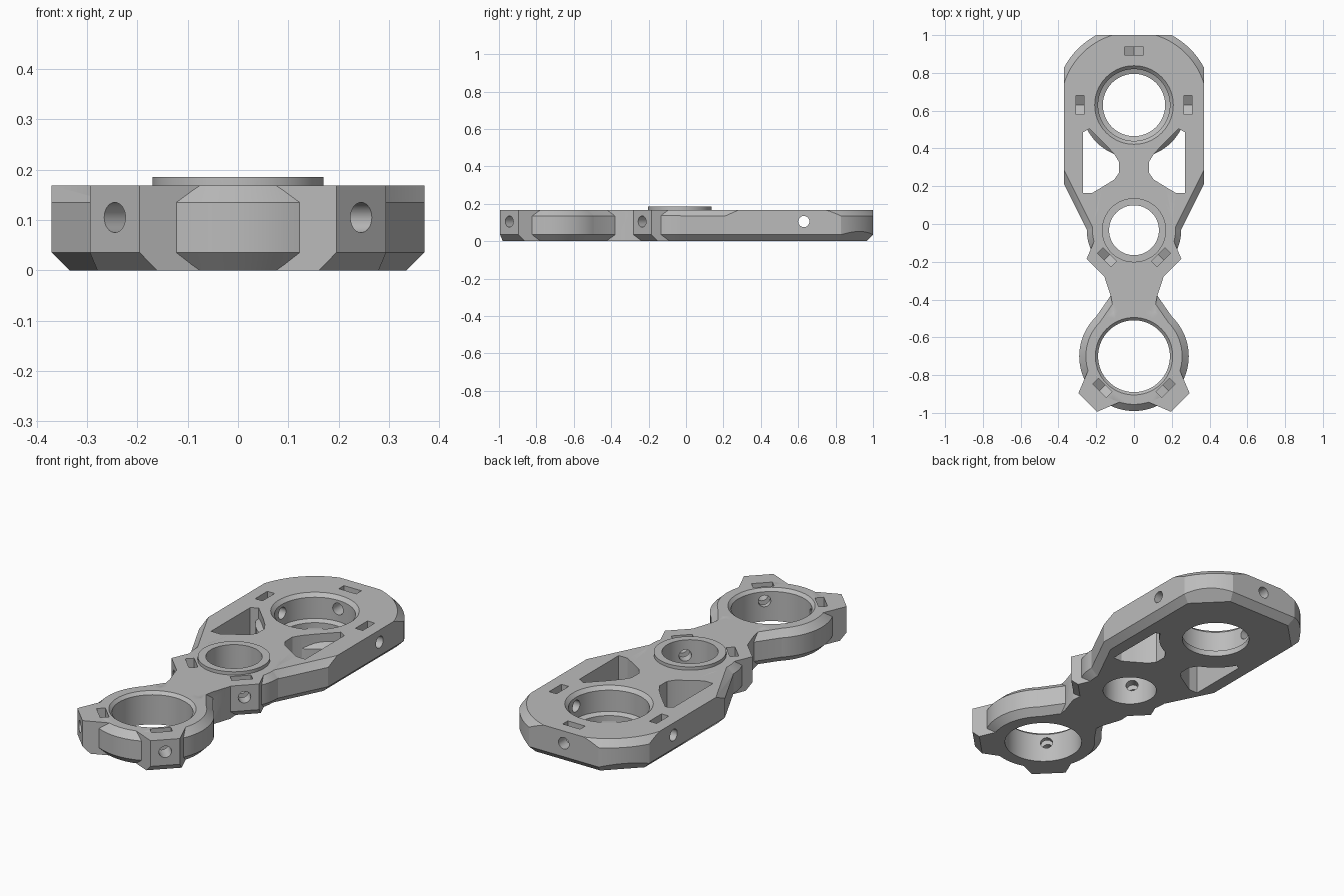
import bpy, bmesh, math
from mathutils import Vector, Matrix

if "Cube" in bpy.data.objects:
    bpy.data.objects.remove(bpy.data.objects["Cube"])

TOP = 0.168
UPPER, MID, LOWER = (0, 0.63), (0, -0.033), (0, -0.7)   # bore centres

grey = bpy.data.materials.new("light_grey")
grey.diffuse_color = (0.5, 0.5, 0.5, 1)
grey.use_nodes = True
grey.node_tree.nodes["Principled BSDF"].inputs["Base Color"].default_value = grey.diffuse_color


def make(bm, name):
    bmesh.ops.recalc_face_normals(bm, faces=bm.faces)
    me = bpy.data.meshes.new(name)
    bm.to_mesh(me)
    bm.free()
    ob = bpy.data.objects.new(name, me)
    bpy.context.collection.objects.link(ob)
    me.materials.append(grey)
    return ob


def convex(name, planes):
    """Convex solid: a big block trimmed by (point, outward normal) planes."""
    bm = bmesh.new()
    bmesh.ops.create_cube(bm, size=6)
    for co, no in planes:
        r = bmesh.ops.bisect_plane(bm, geom=bm.verts[:] + bm.edges[:] + bm.faces[:], dist=1e-6,
                                   plane_co=Vector(co), plane_no=Vector(no), clear_outer=True)
        edges = [e for e in r["geom_cut"] if isinstance(e, bmesh.types.BMEdge) and e.is_boundary]
        if edges:
            bmesh.ops.holes_fill(bm, edges=edges, sides=0)
    return make(bm, name)


def prism(name, pts, z0, z1, mat=Matrix()):
    bm = bmesh.new()
    f = bm.faces.new([bm.verts.new((x, y, z0)) for x, y in pts])
    r = bmesh.ops.extrude_face_region(bm, geom=[f])
    bmesh.ops.translate(bm, vec=(0, 0, z1 - z0),
                        verts=[v for v in r["geom"] if isinstance(v, bmesh.types.BMVert)])
    bmesh.ops.transform(bm, matrix=mat, verts=bm.verts)
    return make(bm, name)


def lathe(name, centre, prof, n=72):
    """Stacked rings from (radius, height) pairs, capped at both ends."""
    bm = bmesh.new()
    rings = [[bm.verts.new((centre[0] + r * math.cos(2 * math.pi * i / n),
                            centre[1] + r * math.sin(2 * math.pi * i / n), z))
              for i in range(n)] for r, z in prof]
    for a, b in zip(rings, rings[1:]):
        for i in range(n):
            j = (i + 1) % n
            bm.faces.new((a[i], a[j], b[j], b[i]))
    bm.faces.new(rings[0])
    bm.faces.new(rings[-1])
    return make(bm, name)


def combine(ob, tools, op):
    for t in tools:
        m = ob.modifiers.new("join", 'BOOLEAN')
        m.operation, m.object, m.solver = op, t, 'EXACT'
        bpy.context.view_layer.update()
        dg = bpy.context.evaluated_depsgraph_get()
        me = bpy.data.meshes.new_from_object(ob.evaluated_get(dg))
        ob.modifiers.clear()
        ob.data = me
        bpy.data.objects.remove(t)


def radial(centre, ang):
    """Frame whose x axis points away from a bore centre."""
    return Matrix.Translation((*centre, 0)) @ Matrix.Rotation(math.radians(ang), 4, 'Z')


# wide plate: straight sides, tapered front, rounded and bevelled back corners
planes = [((0, 0, 0), (0, 0, -1)), ((0, 0, TOP), (0, 0, 1)), ((0, -0.06, 0), (0, -1, 0)),
          ((0, 1, 0), (0, 1, 0)), ((0, 1, 0.035), (0, 1, -1))]
for s in (1, -1):
    taper = Vector((s * 0.895, -0.447, 0))
    planes += [((s * 0.37, 0, 0), (s, 0, 0)), ((s * 0.37, 0, 0.035), (s, 0, -1)),
               ((s * 0.37, 0.21, 0), taper),
               ((s * 0.37, 0.21, 0.035), taper + Vector((0, 0, -1))),
               ((s * 0.37, 0.21, 0.135), taper + Vector((0, 0, 1)))]
    for k in range(17):
        a = math.radians(8 + k * 5)
        d = Vector((s * math.cos(a), math.sin(a), 0))
        p = Vector((*UPPER, 0)) + d * 0.42
        planes += [(p, d), (p + Vector((0, 0, 0.135)), d + Vector((0, 0, 1)))]
    d = Vector((s, 1, 0)).normalized()
    planes.append((Vector((s * 0.285, 0.915, 0.035)), d + Vector((0, 0, -1))))
body = convex("link_body", planes)

# triangular windows, leaving sloped walls around the two bores
for s in (1, -1):
    win = prism("window", [(s * x, y) for x, y in ((0.27, 0.165), (0.27, 0.485), (0.235, 0.505), (0.15, 0.42),
                (0.105, 0.37), (0.08, 0.33), (0.08, 0.27), (0.105, 0.235), (0.17, 0.195), (0.22, 0.165))], -0.1, 0.3)
    combine(win, [lathe("upper_boss", UPPER, [(0.28, -0.2), (0.28, 0.1), (0.22, 0.16)]),
                  lathe("mid_boss", MID, [(0.28, -0.2), (0.28, 0.1), (0.22, 0.16)])], 'DIFFERENCE')
    combine(body, [win], 'DIFFERENCE')

# bevelled hubs, raised collar and neck
parts = [lathe("mid_hub", MID, [(0.215, 0), (0.25, 0.035), (0.25, 0.137), (0.22, TOP)]),
         lathe("lower_ring", LOWER, [(0.255, 0), (0.29, 0.035), (0.29, 0.135), (0.255, TOP)]),
         lathe("collar", MID, [(0.17, 0.1), (0.17, 0.185)])]
half = [(0.15, -0.2), (0.155, -0.285), (0.122, -0.385), (0.1, -0.5)]
parts.append(prism("neck", half + [(-x, y) for x, y in reversed(half)], 0, TOP))

# gussets widening the neck into the lower ring
gus = [((0, 0, 0), (0, 0, -1)), ((0, 0, TOP), (0, 0, 1)), ((0, -0.38, 0), (0, 1, 0)), ((0, -0.57, 0), (0, -1, 0))]
for s in (1, -1):
    n = Vector((s * 0.82, 0.57, 0))
    gus += [((s * 0.124, -0.38, 0), n), ((s * 0.124, -0.38, 0.135), n + Vector((0, 0, 1))),
            ((s * 0.124, -0.38, 0.035), n + Vector((0, 0, -1)))]
parts.append(convex("gusset", gus))

# diagonal lugs with flared sides and a bevelled lower edge
for centre, reach in ((MID, 0.285), (LOWER, 0.346)):
    for ang in (-45, -135):
        M = radial(centre, ang)
        R = M.to_3x3()
        pl = [((reach, 0, 0), (1, 0, 0)), ((reach, 0, 0.035), (1, 0, -1)), ((0.14, 0, 0), (-1, 0, 0)),
              ((0, 0, 0), (0, 0, -1)), ((0, 0, TOP), (0, 0, 1))]
        for s in (1, -1):
            pl.append(((reach, s * 0.07, 0), (0.4, s, 0)))
        parts.append(convex("lug", [(M @ Vector(c), R @ Vector(n)) for c, n in pl]))
combine(body, parts, 'UNION')

# bores: stepped upper seat, plain middle, chamfered lower
cuts = [lathe("upper_bore", UPPER, [(0.165, -0.1), (0.165, 0.03), (0.19, 0.04), (0.19, 0.15), (0.208, TOP),
                                    (0.208, 0.3)]),
        lathe("mid_bore", MID, [(0.132, -0.1), (0.132, 0.3)]),
        lathe("lower_bore", LOWER, [(0.19, -0.1), (0.19, 0.153), (0.205, TOP), (0.205, 0.3)])]

# screw holes and pointed nut slots around each bore
slot = [(-0.05, 0.3), (-0.05, 0.075), (0, 0.045), (0.05, 0.075), (0.05, 0.3)]
circle = [(0.03 * math.cos(i * math.pi / 12), 0.105 + 0.03 * math.sin(i * math.pi / 12)) for i in range(24)]
axes = Matrix(((0, 0, 1, 0), (1, 0, 0, 0), (0, 1, 0, 0), (0, 0, 0, 1)))   # profile plane faces outward
for centre, angles, seat in ((UPPER, (0, 90, 180), 0.287), (MID, (-45, -135), 0.202), (LOWER, (-45, -135), 0.237)):
    for ang in angles:
        M = radial(centre, ang) @ axes
        cuts.append(prism("nut_slot", slot, seat - 0.021, seat + 0.021, M))
        cuts.append(prism("screw_hole", circle, 0.08, 0.45, M))
combine(body, cuts, 'DIFFERENCE')

# smooth the round walls, keep the edges crisp
body.data.materials.clear()
body.data.materials.append(grey)
bpy.context.view_layer.objects.active = body
body.select_set(True)
bpy.ops.object.shade_smooth_by_angle(angle=math.radians(25))
